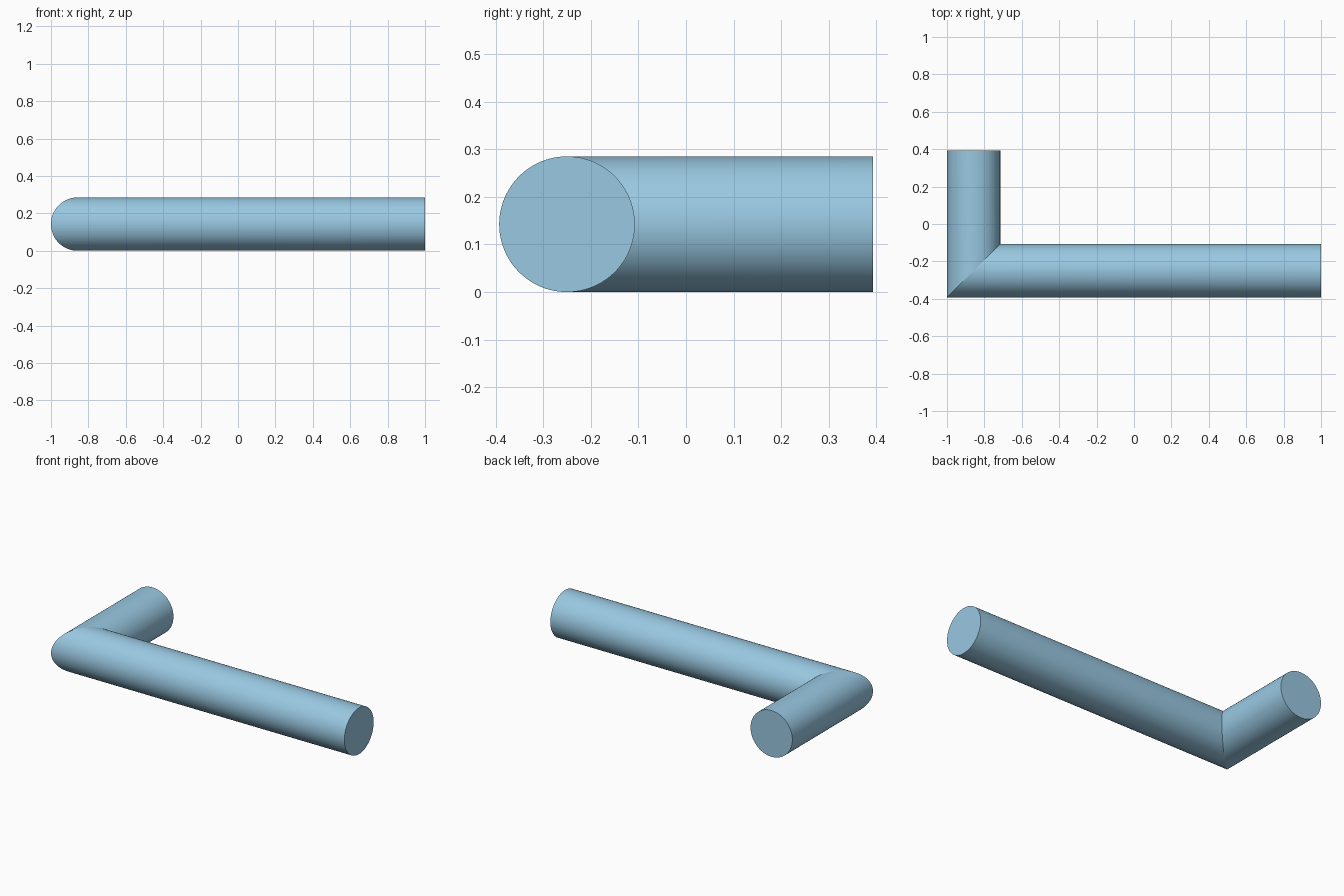
import bpy, bmesh
from math import cos, sin, tau

if "Cube" in bpy.data.objects:
    bpy.data.objects.remove(bpy.data.objects["Cube"])

R = 0.1425                    # pipe radius
X_END, Y_END = 1.0, 0.3925    # open ends of the long and short legs
XC, YC = -1 + R, -Y_END + R   # where the two axes meet
SIDES = 96

bm = bmesh.new()


def ring(place):
    """Closed ring of vertices; place() maps the in-plane offset to x, y."""
    verts = []
    for i in range(SIDES):
        a = tau * i / SIDES
        verts.append(bm.verts.new((*place(R * cos(a)), R + R * sin(a))))
    return verts


# Long leg end, mitred elbow, short leg end
rings = [
    ring(lambda u: (X_END, YC + u)),
    ring(lambda u: (XC + u, YC + u)),
    ring(lambda u: (XC + u, Y_END)),
]

# Smooth walls
for a, b in zip(rings, rings[1:]):
    for i in range(SIDES):
        j = (i + 1) % SIDES
        bm.faces.new((a[i], a[j], b[j], b[i])).smooth = True

# Flat end caps
bm.faces.new(rings[0])
bm.faces.new(rings[2])
bmesh.ops.recalc_face_normals(bm, faces=bm.faces)

# Crisp rims and mitre seam
for r in rings:
    for i in range(SIDES):
        bm.edges.get((r[i], r[(i + 1) % SIDES])).smooth = False

mesh = bpy.data.meshes.new("elbow_pipe")
bm.to_mesh(mesh)
bm.free()
obj = bpy.data.objects.new("elbow_pipe", mesh)
bpy.context.collection.objects.link(obj)

# Light blue surface
mat = bpy.data.materials.new("light_blue")
mat.diffuse_color = (0.32, 0.58, 0.76, 1)
mat.use_nodes = True
mat.node_tree.nodes["Principled BSDF"].inputs["Base Color"].default_value = mat.diffuse_color
mesh.materials.append(mat)
